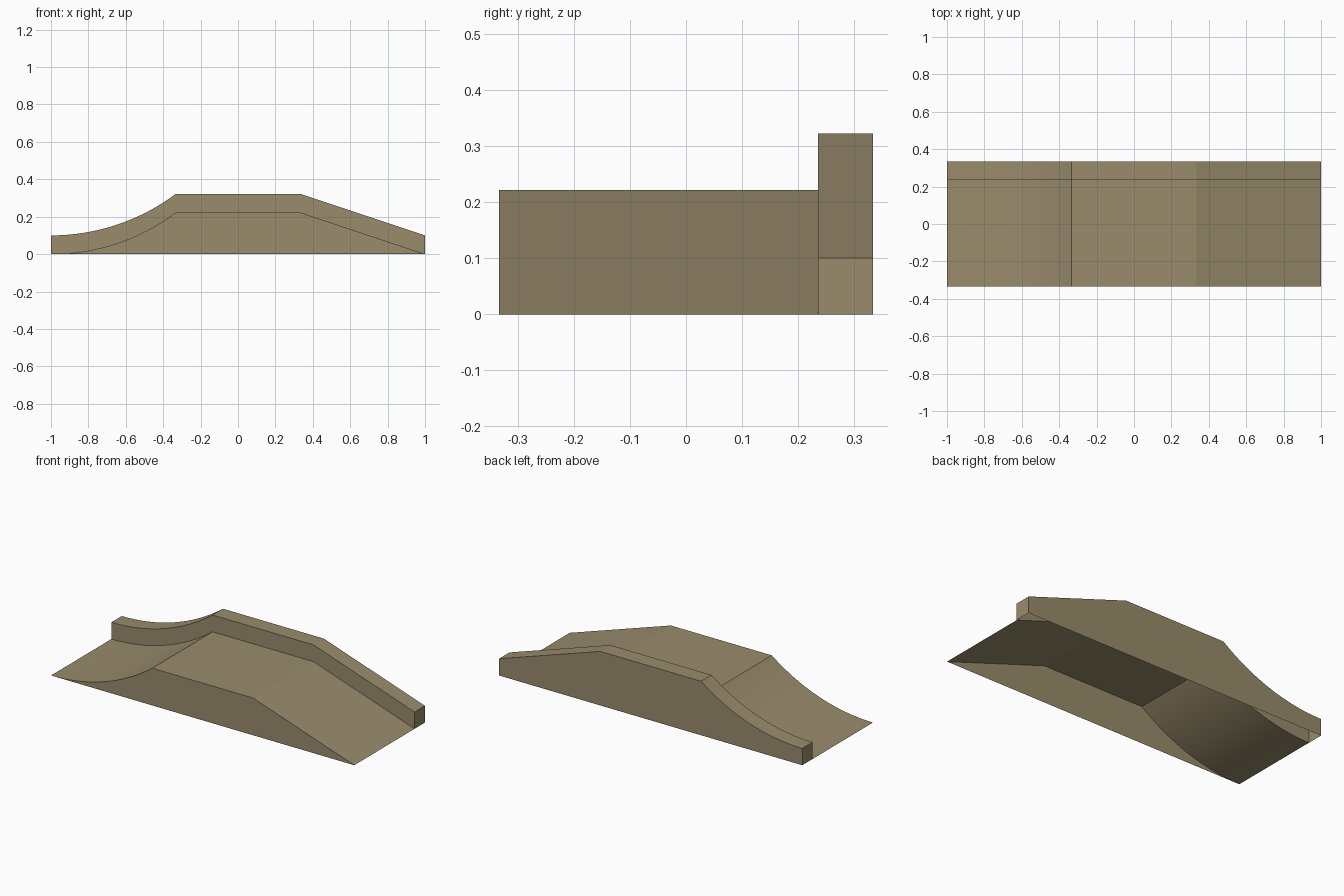
import bpy, math

if "Cube" in bpy.data.objects:
    bpy.data.objects.remove(bpy.data.objects["Cube"])

HALF, CREST, DECK_Z = 0.333, 0.333, 0.222
LEDGE_Y, LEDGE_H = 0.235, 0.10
SEGMENTS = 16

concrete = bpy.data.materials.new("concrete")
concrete.diffuse_color = (0.32, 0.26, 0.15, 1)
concrete.use_nodes = True
concrete.node_tree.nodes["Principled BSDF"].inputs["Base Color"].default_value = concrete.diffuse_color

# Side profile: quarter-pipe arc, flat top, straight bank
run = 1 - CREST
radius = (run ** 2 + DECK_Z ** 2) / (2 * DECK_Z)
sweep = math.asin(run / radius)
profile = []
for i in range(SEGMENTS + 1):
    a = sweep * i / SEGMENTS
    profile.append((-1 + radius * math.sin(a), radius * (1 - math.cos(a))))
profile += [(CREST, DECK_Z), (1, 0)]


def build(name, polygons):
    """Weld a list of polygons into one shell object."""
    verts, index, faces = [], {}, []
    for poly in polygons:
        face = []
        for p in poly:
            key = tuple(round(c, 5) for c in p)
            if key not in index:
                index[key] = len(verts)
                verts.append(key)
            if index[key] not in face:
                face.append(index[key])
        if len(face) > 2:
            faces.append(face)
    mesh = bpy.data.meshes.new(name)
    mesh.from_pydata(verts, [], faces)
    mesh.materials.append(concrete)
    obj = bpy.data.objects.new(name, mesh)
    bpy.context.collection.objects.link(obj)
    bpy.ops.object.select_all(action='DESELECT')
    obj.select_set(True)
    bpy.context.view_layer.objects.active = obj
    bpy.ops.object.shade_smooth_by_angle(angle=math.radians(15))
    return obj


def top_strip(y0, y1, dz):
    """Upward-facing strip following the profile."""
    return [[(xa, y0, za + dz), (xb, y0, zb + dz), (xb, y1, zb + dz), (xa, y1, za + dz)]
            for (xa, za), (xb, zb) in zip(profile, profile[1:])]


def wall(y, low, high, facing):
    """Upright wall in columns; low and high map profile height to z."""
    out = []
    for (xa, za), (xb, zb) in zip(profile, profile[1:]):
        quad = [(xa, y, low(za)), (xb, y, low(zb)), (xb, y, high(zb)), (xa, y, high(za))]
        out.append(quad if facing < 0 else quad[::-1])
    return out


ground = lambda z: 0.0
deck = lambda z: z
ledge_top = lambda z: z + LEDGE_H

# Riding surface with its front side wall, open underneath
build("ramp", top_strip(-HALF, LEDGE_Y, 0) + wall(-HALF, ground, deck, -1))

# Raised ledge along the back: top, inner face, back wall, end caps
ends = []
for x in (-1, 1):
    cap = [(x, LEDGE_Y, 0), (x, HALF, 0), (x, HALF, LEDGE_H), (x, LEDGE_Y, LEDGE_H)]
    ends.append(cap if x > 0 else cap[::-1])
build("ledge", top_strip(LEDGE_Y, HALF, LEDGE_H)
      + wall(LEDGE_Y, deck, ledge_top, -1)
      + wall(HALF, ground, ledge_top, 1) + ends)
